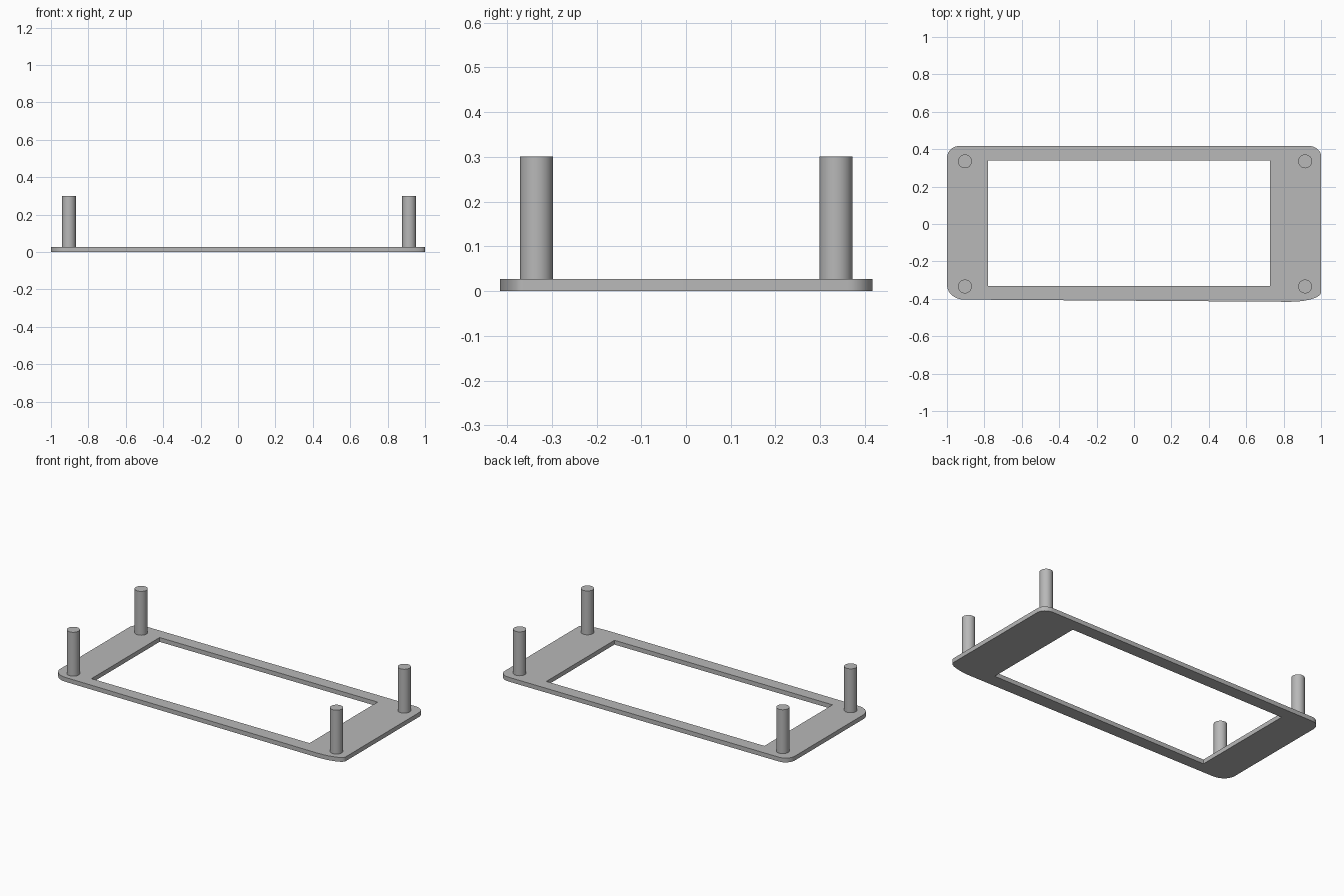
import bpy, bmesh, math

cube = bpy.data.objects.get("Cube")
if cube:
    bpy.data.objects.remove(cube)

grey = bpy.data.materials.new("plain grey")
grey.use_nodes = True
colour = (0.48, 0.48, 0.48, 1)
grey.diffuse_color = colour
grey.node_tree.nodes["Principled BSDF"].inputs["Base Color"].default_value = colour

THICK, TOP = 0.027, 0.301


def finish(bm, name):
    """Turn a bmesh into a shaded, coloured object."""
    bmesh.ops.recalc_face_normals(bm, faces=bm.faces)
    mesh = bpy.data.meshes.new(name)
    bm.to_mesh(mesh)
    bm.free()
    mesh.materials.append(grey)
    obj = bpy.data.objects.new(name, mesh)
    bpy.context.collection.objects.link(obj)
    bpy.ops.object.select_all(action="DESELECT")
    obj.select_set(True)
    bpy.context.view_layer.objects.active = obj
    bpy.ops.object.shade_smooth_by_angle(angle=math.radians(30))
    return obj


def corner(x, y, rx, ry, start, steps=10):
    """Quarter ellipse inside the corner x, y, starting at an angle in degrees."""
    cx, cy = x - math.copysign(rx, x), y - math.copysign(ry, y)
    angles = [math.radians(start + 90 * i / steps) for i in range(steps + 1)]
    return [(cx + rx * math.cos(a), cy + ry * math.sin(a)) for a in angles]


def add_loop(bm, points):
    verts = [bm.verts.new((x, y, 0)) for x, y in points]
    return [bm.edges.new((v, verts[i - 1])) for i, v in enumerate(verts)]


# Base plate: rounded outline with an off-centre rectangular window
outline = (corner(1, 0.417, 0.065, 0.055, 0)
           + corner(-1, 0.417, 0.065, 0.065, 90)
           + corner(-1, -0.404, 0.09, 0.08, 180)
           + corner(1, -0.416, 0.17, 0.05, 270))
window = [(-0.78, -0.332), (0.727, -0.332), (0.727, 0.34), (-0.78, 0.34)]
bm = bmesh.new()
edges = add_loop(bm, outline) + add_loop(bm, window)
bmesh.ops.triangle_fill(bm, edges=edges, use_beauty=True)
result = bmesh.ops.extrude_face_region(bm, geom=bm.faces[:], use_keep_orig=True)
raised = [g for g in result["geom"] if isinstance(g, bmesh.types.BMVert)]
bmesh.ops.translate(bm, verts=raised, vec=(0, 0, THICK))
finish(bm, "base_plate")

# Four round posts, one near each corner
for side, x in (("right", -0.904), ("left", 0.915)):
    for end, y in (("front", -0.334), ("back", 0.335)):
        bm = bmesh.new()
        bmesh.ops.create_cone(bm, cap_ends=True, segments=32, radius1=0.037,
                              radius2=0.037, depth=TOP - THICK)
        bmesh.ops.translate(bm, verts=bm.verts, vec=(x, y, (TOP + THICK) / 2))
        finish(bm, f"{end}_{side}_post")
